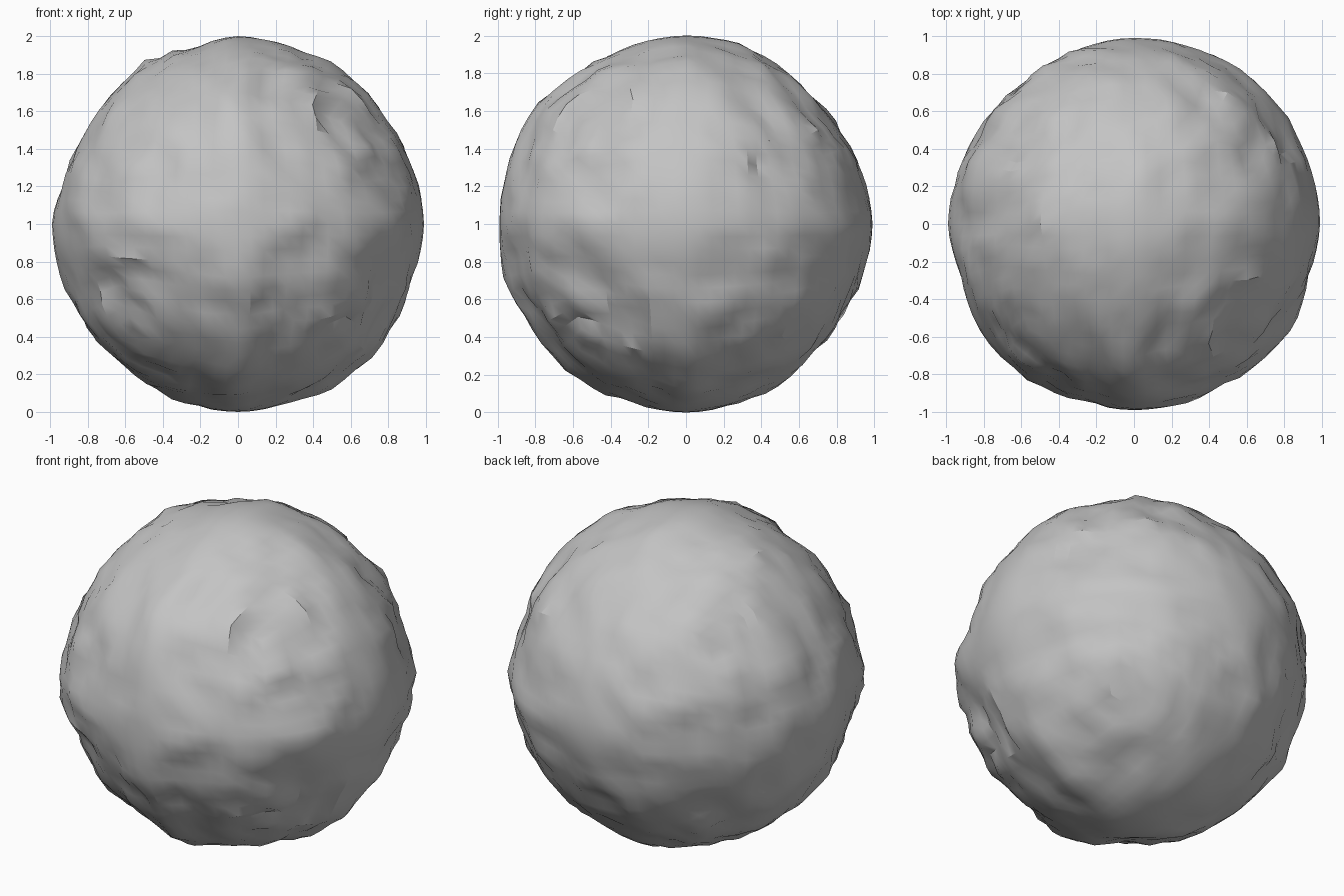
import bpy
import bmesh
from math import atan2, exp, tau
from mathutils import Vector, noise

cube = bpy.data.objects.get("Cube")
if cube:
    bpy.data.objects.remove(cube, do_unlink=True)

# Plain grey stone
stone = bpy.data.materials.new("grey_stone")
stone.use_nodes = True
grey = (0.55, 0.55, 0.55, 1)
stone.diffuse_color = grey
shader = stone.node_tree.nodes["Principled BSDF"]
shader.inputs["Base Color"].default_value = grey
shader.inputs["Roughness"].default_value = 0.9

# Outline of the boulder round each upright and level ring, counter-clockwise
# in equal steps, in hundredths above the base radius
BASE = 0.9
front_ring = [9, 8, 7, 8, 9, 8, 10, 6, 10, 5, 3, 4,
              9, 8, 8, 7, 8, 9, 10, 9, 10, 10, 8, 7]
side_ring = [9, 7, 6, 4, 7, 10, 10, 9, 8, 10, 11, 9,
             9, 11, 9, 10, 10, 9, 10, 9, 9, 6, 6, 7]
level_ring = [9, 9, 9, 10, 9, 9, 9, 8, 6, 6, 7, 7,
              9, 6, 8, 10, 10, 8, 9, 9, 8, 10, 10, 7]

# Chipped hollows: direction from the centre and half width
chips = [
    (Vector(place).normalized(), width) for place, width in (
        ((0.6, -0.5, 0.6), 0.17), ((0.75, -0.6, 0.15), 0.16),
        ((0.1, -0.8, -0.6), 0.18), ((-0.6, -0.7, -0.38), 0.14),
        ((0.3, -0.9, -0.1), 0.13), ((0.9, 0.25, -0.05), 0.15),
        ((0.85, 0.5, 0.3), 0.13), ((0.85, -0.4, -0.5), 0.17),
        ((0.35, 0.75, 0.55), 0.12), ((0.05, -0.6, 0.8), 0.15),
        ((-0.65, 0.5, 0.6), 0.15), ((-0.6, 0.7, -0.4), 0.16))]


def ring_radius(ring, across, up):
    """Radius of an outline at the angle of (across, up)."""
    t = (atan2(up, across) / tau) % 1 * len(ring)
    i = int(t)
    a, b = ring[i % len(ring)], ring[(i + 1) % len(ring)]
    return BASE + (a + (b - a) * (t - i)) / 100


def rough_radius(d):
    """Broad swells and blocky chips between the outlines."""
    swell = noise.noise(d * 2.2 + Vector((3, 7, 1)))
    lumps = noise.noise(d * 5.5 + Vector((9, 2, 5)))
    chipped = any(max(map(abs, d - place)) < width for place, width in chips)
    return 0.966 + 0.016 * swell + 0.024 * lumps - 0.022 * chipped


def rock_radius(d):
    """Outlines near the rings, rough stone between them, knobbly all over."""
    rings = ((front_ring, d.x, d.z, d.y),
             (side_ring, d.y, d.z, d.x),
             (level_ring, d.x, d.y, d.z))
    total = radius = 0
    for ring, across, up, depth in rings:
        weight = exp(-(depth / 0.13) ** 2)
        total += weight
        radius += weight * ring_radius(ring, across, up)
    rough = max(0, 1 - total)
    radius = (radius + rough * rough_radius(d)) / (total + rough)
    # Knobbles fade out at the six extreme points
    fade = 1 - max(map(abs, d)) ** 24
    knobble = noise.noise(d * 7.5 + Vector((2, 6, 4)))
    grit = noise.noise(d * 13 + Vector((8, 1, 3)))
    return radius + fade * (0.022 * knobble + 0.011 * grit)


# Boulder: gridded cube rounded into a sphere
bm = bmesh.new()
bmesh.ops.create_cube(bm, size=2)
bmesh.ops.subdivide_edges(bm, edges=bm.edges[:], cuts=19, use_grid_fill=True)
for v in bm.verts:
    x, y, z = (c * c for c in v.co)
    d = Vector((
        v.co.x * (1 - y / 2 - z / 2 + y * z / 3) ** 0.5,
        v.co.y * (1 - z / 2 - x / 2 + z * x / 3) ** 0.5,
        v.co.z * (1 - x / 2 - y / 2 + x * y / 3) ** 0.5)).normalized()
    v.co = d * rock_radius(d) + Vector((0, 0, 1))

mesh = bpy.data.meshes.new("boulder")
bm.to_mesh(mesh)
bm.free()
mesh.materials.append(stone)
boulder = bpy.data.objects.new("boulder", mesh)
bpy.context.collection.objects.link(boulder)

# Smooth lumps with crisp ledges
bpy.context.view_layer.objects.active = boulder
boulder.select_set(True)
bpy.ops.object.shade_smooth_by_angle(angle=0.5)
